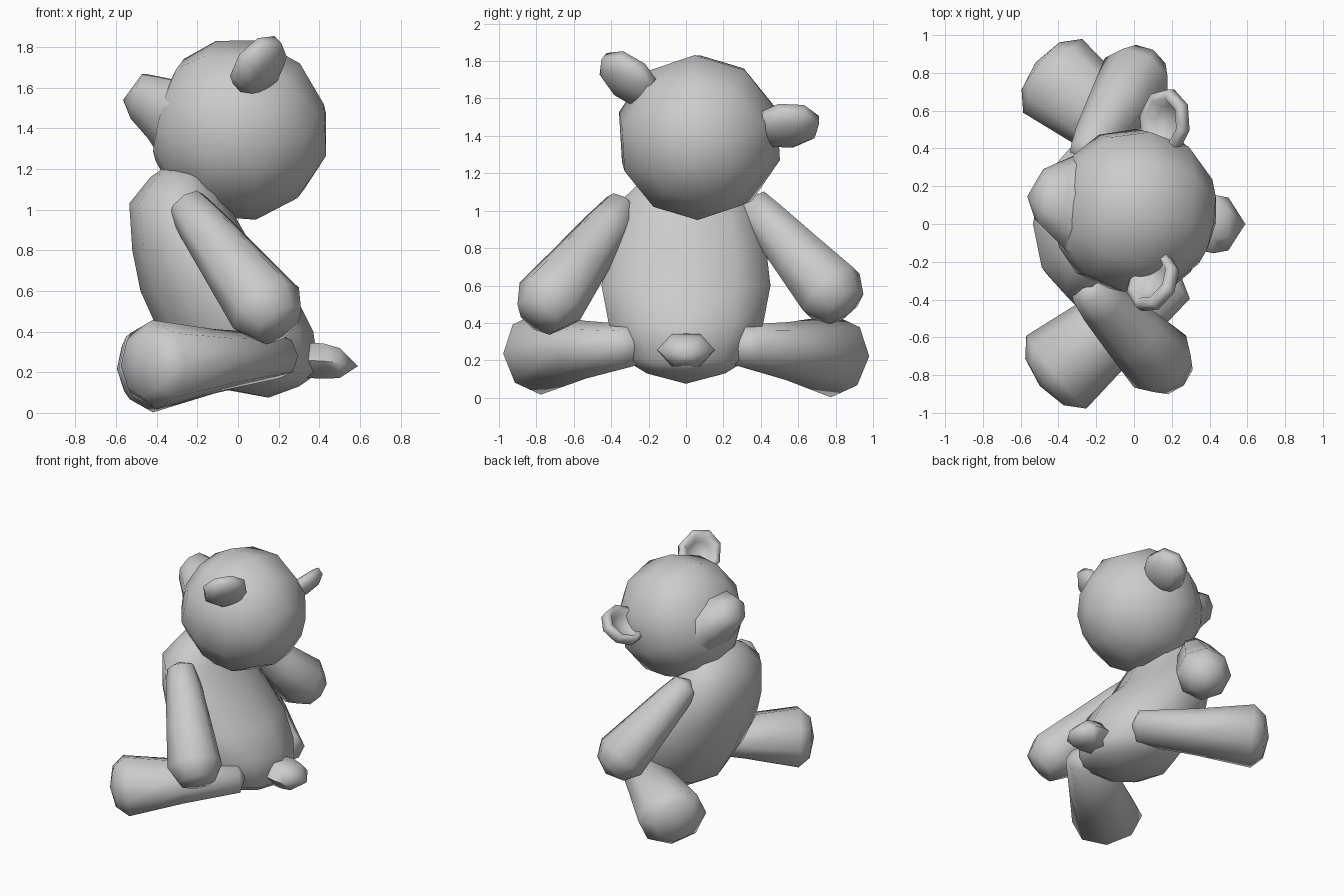
import bpy, bmesh, math
from mathutils import Vector as V

if "Cube" in bpy.data.objects:
    bpy.data.objects.remove(bpy.data.objects["Cube"])

grey = bpy.data.materials.new("plush grey")
grey.use_nodes = True
grey.diffuse_color = (0.6, 0.6, 0.6, 1)
grey.node_tree.nodes["Principled BSDF"].inputs["Base Color"].default_value = grey.diffuse_color


def loft(name, rings, sides=8, start=None, end=None, sharp=70):
    """Skin rings of (centre, u, v), closing each end flat or to a point."""
    bm = bmesh.new()
    loops = []
    for c, u, v in rings:
        angles = [math.tau * i / sides for i in range(sides)]
        loops.append([bm.verts.new(V(c) + V(u) * math.cos(a) + V(v) * math.sin(a)) for a in angles])
    for a, b in zip(loops, loops[1:]):
        for i in range(sides):
            j = (i + 1) % sides
            bm.faces.new((a[i], a[j], b[j], b[i]))
    for loop, tip in ((loops[0], start), (loops[-1], end)):
        if tip is None:
            bm.faces.new(loop)
        else:
            apex = bm.verts.new(tip)
            for i in range(sides):
                bm.faces.new((loop[i], loop[(i + 1) % sides], apex))
    bmesh.ops.recalc_face_normals(bm, faces=bm.faces)
    mesh = bpy.data.meshes.new(name)
    bm.to_mesh(mesh)
    bm.free()
    mesh.materials.append(grey)
    ob = bpy.data.objects.new(name, mesh)
    bpy.context.collection.objects.link(ob)
    bpy.ops.object.select_all(action='DESELECT')
    ob.select_set(True)
    bpy.context.view_layer.objects.active = ob
    bpy.ops.object.shade_smooth_by_angle(angle=math.radians(sharp))


def limb(name, a, b, profile, tip):
    """Tapered limb from a to b; profile holds (fraction, width, height)."""
    a, b = V(a), V(b)
    d = (b - a).normalized()
    side = d.cross(V((0, 0, 1))).normalized()
    up = side.cross(d)
    rings = [(a.lerp(b, t), side * w, up * h) for t, w, h in profile]
    loft(name, rings, start=a - d * 0.05, end=b + d * tip)


# Body leaning towards the face: z, front x, back x, half width
body = [(0.13, -0.15, 0.3, 0.22), (0.2, -0.27, 0.4, 0.34), (0.4, -0.39, 0.37, 0.435),
        (0.6, -0.48, 0.27, 0.475), (0.8, -0.52, 0.08, 0.45), (1.03, -0.535, -0.05, 0.39),
        (1.16, -0.43, -0.12, 0.25)]
loft("body", [(((f + b) / 2, 0, z), ((b - f) / 2, 0, 0), (0, w, 0)) for z, f, b, w in body],
     sides=10, start=(0.15, 0, 0.075), end=(-0.3, 0, 1.25))

# Arms and legs
arm = [(0, 0.1, 0.1), (0.2, 0.13, 0.12), (0.6, 0.165, 0.155), (0.97, 0.195, 0.19), (1.13, 0.13, 0.13)]
limb("right_arm", (-0.25, -0.34, 1.02), (0.15, -0.74, 0.5), arm, 0.13)
limb("left_arm", (-0.25, 0.36, 1.03), (0.02, 0.79, 0.55), arm, 0.14)
leg = [(0, 0.15, 0.11), (0.5, 0.2, 0.155), (0.97, 0.25, 0.22), (1.07, 0.16, 0.155)]
limb("right_leg", (0.2, -0.28, 0.28), (-0.43, -0.8, 0.235), leg, 0.09)
limb("left_leg", (0.2, 0.28, 0.28), (-0.45, 0.8, 0.22), leg, 0.09)

# Tail
loft("tail", [((0.3, 0, 0.26), (0, 0.13, 0), (0, 0, 0.1)), ((0.42, 0, 0.255), (0, 0.155, 0), (0, 0, 0.1)),
              ((0.5, 0, 0.245), (0, 0.14, 0), (0, 0, 0.085))], sides=6, end=(0.59, 0, 0.23))

# Head parts use a tilted frame: forward, left, up
F = V((-0.95, 0.14, 0.28)).normalized()
L = V((0.07, 0.955, -0.285)).normalized()
U = L.cross(F) if L.cross(F).z > 0 else F.cross(L)
centre = V((0.025, 0.065, 1.385))


def at(f, l, u):
    return centre + F * f + L * l + U * u


# Head: forward position and radius of rings from the back to the face
head = [(-0.35, 0.24), (-0.18, 0.4), (0.05, 0.45), (0.25, 0.39), (0.38, 0.26)]
loft("head", [(at(f, 0, 0), L * r, U * r) for f, r in head], sides=10,
     start=at(-0.43, 0, 0), end=at(0.44, 0, 0))

# Muzzle: forward, up, width, height
muzzle = [(0.15, -0.06, 0.4, 0.32), (0.3, -0.06, 0.31, 0.225), (0.44, -0.01, 0.22, 0.16), (0.55, 0.02, 0.15, 0.12)]
loft("muzzle", [(at(f, 0, u), L * w, U * h) for f, u, w, h in muzzle], end=at(0.615, 0, -0.02))

# Cupped ears, hollow side forward
for s, name in ((1, "left_ear"), (-1, "right_ear")):
    n = (F * 0.81 - L * s * 0.26 + U * 0.5).normalized()
    out = L * s + U * 0.5
    out = (out - n * out.dot(n)).normalized()
    across = n.cross(out)
    c = at(-0.045, s * 0.44, 0.22)
    cup = [(-0.065, 0.1), (-0.02, 0.155), (0.035, 0.155), (0.045, 0.115), (-0.02, 0.085)]
    loft(name, [(c + n * h, out * r * 1.18, across * r) for h, r in cup],
         start=c - n * 0.08, end=c - n * 0.035, sharp=100)
